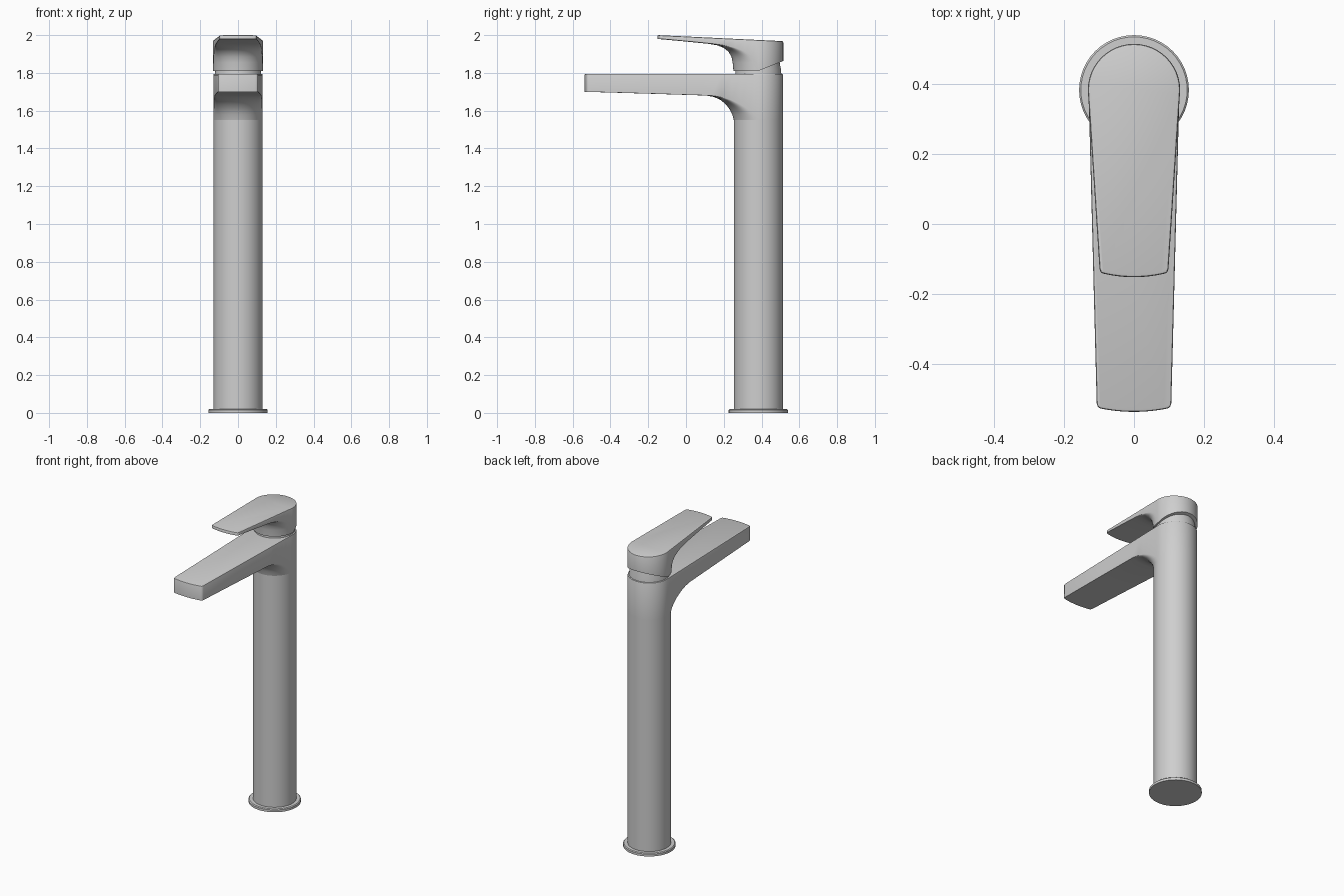
import bpy, bmesh, math

cube = bpy.data.objects.get("Cube")
if cube:
    bpy.data.objects.remove(cube, do_unlink=True)

metal = bpy.data.materials.new("brushed_grey_metal")
metal.use_nodes = True
grey = (0.62, 0.62, 0.62, 1)
metal.diffuse_color = grey
metal.node_tree.nodes["Principled BSDF"].inputs["Base Color"].default_value = grey

AXIS_Y = 0.383      # depth of the vertical axis of the column
STEPS = 24          # sides on half of the column


def finish(name, bm):
    bmesh.ops.recalc_face_normals(bm, faces=bm.faces[:])
    mesh = bpy.data.meshes.new(name)
    bm.to_mesh(mesh)
    bm.free()
    mesh.materials.append(metal)
    obj = bpy.data.objects.new(name, mesh)
    bpy.context.collection.objects.link(obj)
    bpy.ops.object.select_all(action='DESELECT')
    bpy.context.view_layer.objects.active = obj
    obj.select_set(True)
    bpy.ops.object.shade_smooth_by_angle(angle=math.radians(30))
    return obj


def round_part(name, profile):
    """Solid of rings given as (radius, height)."""
    bm = bmesh.new()
    rings = []
    for r, z in profile:
        rings.append([bm.verts.new((r * math.sin(a), AXIS_Y - r * math.cos(a), z))
                      for a in (math.pi * i / STEPS for i in range(2 * STEPS))])
    for low, high in zip(rings, rings[1:]):
        for i in range(2 * STEPS):
            j = (i + 1) % (2 * STEPS)
            bm.faces.new((low[i], low[j], high[j], high[i]))
    bm.faces.new(rings[0])
    bm.faces.new(rings[-1])
    return finish(name, bm)


def blade(name, rows, tip_width, radius, bow, corner, top, base, arcs, bevel):
    """Tapered arm with a flat top whose underside sweeps into a round end.
    rows: centre y, underside z, blend from straight tip (0) to round end (1)."""
    bm = bmesh.new()
    cache = {}

    def vert(x, y, z):
        key = (round(x, 5), round(y, 5), round(z, 5))
        if key not in cache:
            cache[key] = bm.verts.new(key)
        return cache[key]

    def face(verts):
        verts = list(dict.fromkeys(verts))
        if len(verts) > 2:
            return bm.faces.new(verts)

    sines = [math.sin(math.pi * (i / STEPS - 0.5)) for i in range(STEPS + 1)]
    tip_y = rows[0][0]
    grid = []
    for yc, z, k in rows:
        def row_y(s):
            tip = bow * s * s + corner * abs(s) ** 40
            arc = radius * (1 - math.sqrt(max(0, 1 - s * s)))
            return yc + (1 - k) * tip + k * arc
        t = (row_y(1) - tip_y) / (AXIS_Y - tip_y)
        width = tip_width + (radius - tip_width) * t
        grid.append([(s * width, row_y(s), z) for s in sines])
    for q in arcs:
        line = []
        for s in sines:
            y = AXIS_Y - q * radius * math.sqrt(max(0, 1 - s * s))
            line.append((s * radius, y, base(y)))
        grid.append(line)

    # underside
    for a, b in zip(grid, grid[1:]):
        for i in range(STEPS):
            face([vert(*p) for p in (a[i], a[i + 1], b[i + 1], b[i])])
    # walls and top
    loop = grid[0] + [r[-1] for r in grid[1:-1]] + grid[-1][::-1]
    loop += [r[0] for r in grid[-2:0:-1]]
    low = list(dict.fromkeys(vert(*p) for p in loop))
    high = [vert(v.co.x, v.co.y, top(v.co.y)) for v in low]
    for i in range(len(low)):
        face([low[i - 1], low[i], high[i], high[i - 1]])
    lid = face(high)
    bmesh.ops.recalc_face_normals(bm, faces=bm.faces[:])
    bmesh.ops.bevel(bm, geom=list(lid.edges), offset=bevel, segments=2,
                    profile=0.5, affect='EDGES', clamp_overlap=False)
    return finish(name, bm)


# Base flange and column
round_part("base_flange", [(0.157, 0), (0.157, 0.015), (0.152, 0.02)])
round_part("column", [(0.13, 0.02), (0.13, 1.55)])

# Spout with its curved transition into the column head
blade("spout",
      [(-0.537, 1.70, 0), (-0.2, 1.69, 0), (0.11, 1.68, 0), (0.15, 1.672, 0.12),
       (0.185, 1.655, 0.3), (0.212, 1.632, 0.5), (0.232, 1.606, 0.7),
       (0.245, 1.58, 0.87)],
      0.106, 0.13, 0.012, 0.012,
      lambda y: 1.795, lambda y: 1.55, (1, -1), 0.006)

# Cartridge neck between the column head and the lever
round_part("neck", [(0.122, 1.79), (0.12, 1.815), (0.108, 1.88)])

# Lever handle: thin blade sweeping into a round cap with a slanted lower rim
blade("lever_handle",
      [(-0.152, 1.98, 0), (0.0, 1.966, 0), (0.12, 1.954, 0), (0.165, 1.946, 0.12),
       (0.2, 1.932, 0.35), (0.225, 1.912, 0.6), (0.241, 1.885, 0.8),
       (0.247, 1.855, 0.93)],
      0.097, 0.132, 0.013, 0.012,
      lambda y: 2.0 - 0.048 * (y + 0.152),
      lambda y: 1.81 + 0.4 * max(0, y - AXIS_Y), (1, 0, -1), 0.007)
